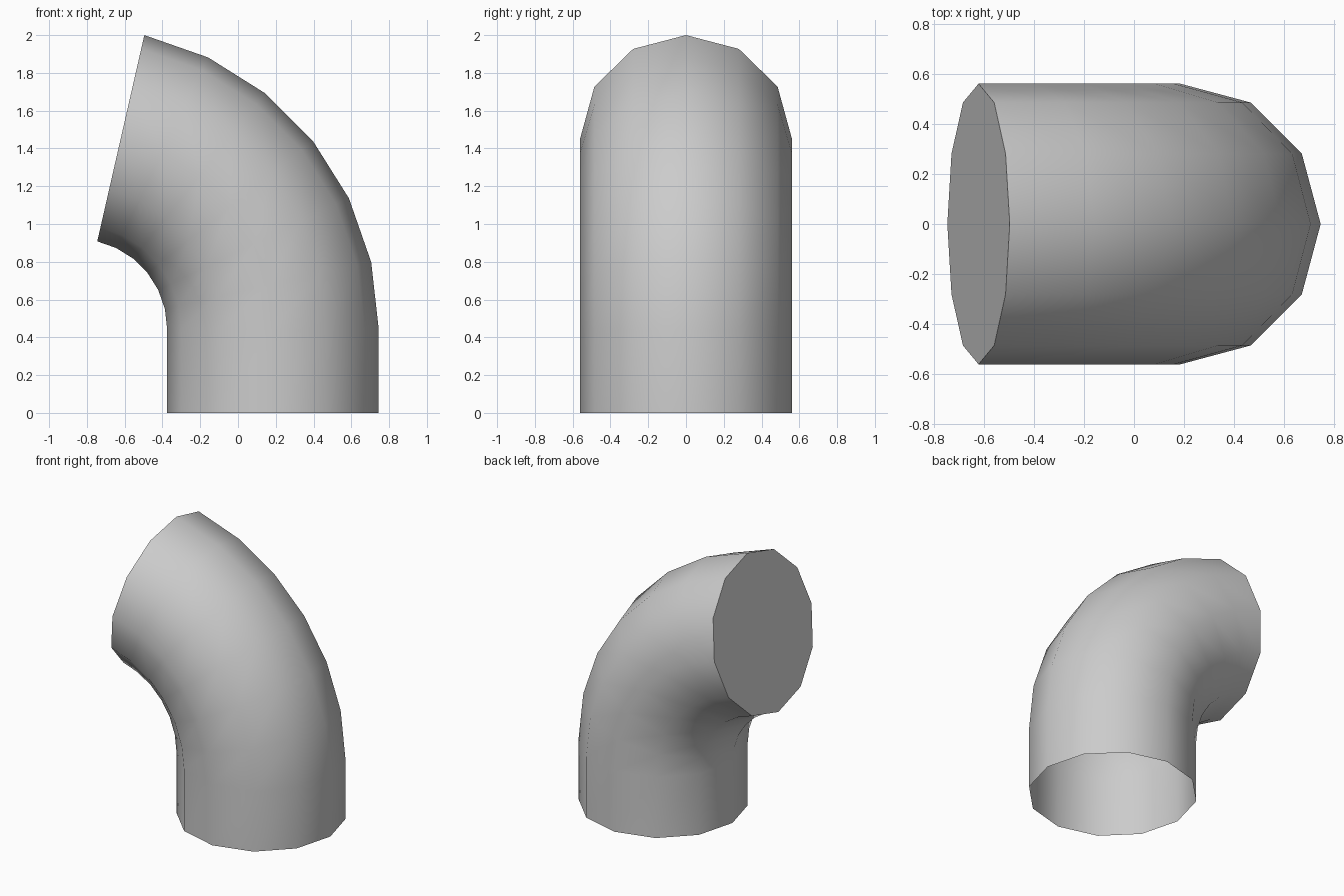
import bpy, bmesh, math
from mathutils import Vector

if "Cube" in bpy.data.objects:
    bpy.data.objects.remove(bpy.data.objects["Cube"])

SIDES = 12
TUBE_R = 0.56
BEND_R = 1.036                  # bend radius of the centre line
PIVOT = Vector((-0.851, 0, 0.444))
STEP = math.radians(90 / 7)

bm = bmesh.new()


def ring(centre, outward):
    """Ring of vertices around the centre line; outward points away from the pivot."""
    verts = []
    for i in range(SIDES):
        a = 2 * math.pi * i / SIDES
        offset = outward * math.cos(a) + Vector((0, 1, 0)) * math.sin(a)
        verts.append(bm.verts.new(centre + offset * TUBE_R))
    return verts


# straight foot ring, then the bend
rings = [ring(Vector((PIVOT.x + BEND_R, 0, 0)), Vector((1, 0, 0)))]
for k in range(7):
    out = Vector((math.cos(k * STEP), 0, math.sin(k * STEP)))
    rings.append(ring(PIVOT + out * BEND_R, out))

# pipe wall
for a, b in zip(rings, rings[1:]):
    for i in range(SIDES):
        j = (i + 1) % SIDES
        bm.faces.new((a[i], a[j], b[j], b[i])).smooth = True

# flat cap on the upper end, foot stays open
bm.faces.new(rings[-1])

mesh = bpy.data.meshes.new("pipe_elbow")
bm.to_mesh(mesh)
bm.free()
pipe = bpy.data.objects.new("pipe_elbow", mesh)
bpy.context.collection.objects.link(pipe)

# smooth wall with a crisp cap edge
bpy.context.view_layer.objects.active = pipe
pipe.select_set(True)
bpy.ops.object.shade_smooth_by_angle(angle=math.radians(40))
